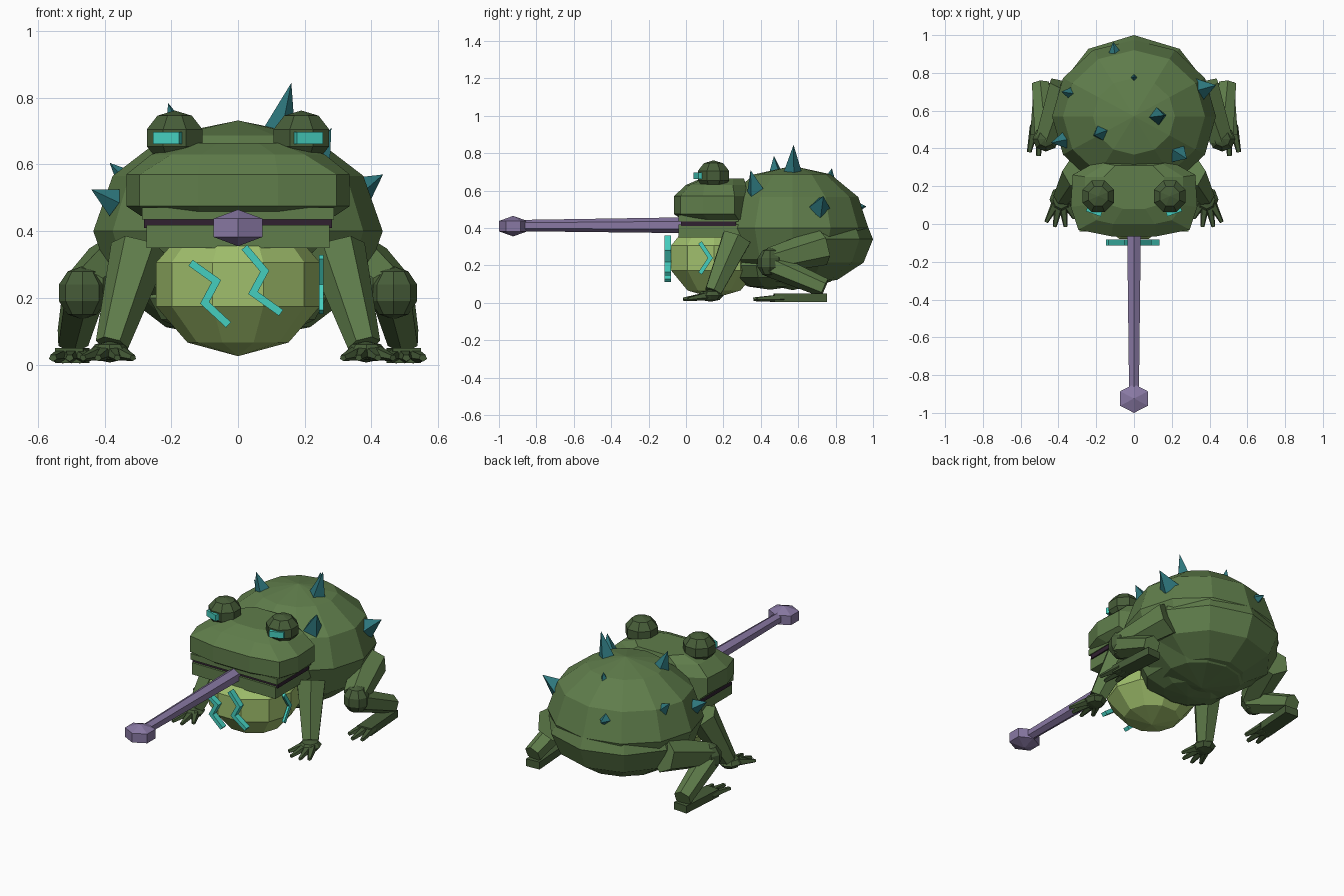
import bpy, bmesh, math
from mathutils import Vector, Matrix

if "Cube" in bpy.data.objects:
    bpy.data.objects.remove(bpy.data.objects["Cube"])


def material(name, rgb):
    m = bpy.data.materials.new(name)
    m.diffuse_color = (*rgb, 1)
    m.use_nodes = True
    m.node_tree.nodes["Principled BSDF"].inputs["Base Color"].default_value = m.diffuse_color
    return m


GREEN = material("skin green", (0.115, 0.205, 0.07))
DARK = material("dark green", (0.062, 0.108, 0.04))
PALE = material("pale throat", (0.35, 0.52, 0.15))
PURPLE = material("tongue purple", (0.25, 0.19, 0.37))
MOUTH = material("mouth dark", (0.03, 0.015, 0.03))
SPIKE = material("spike teal", (0.026, 0.18, 0.2))
GLOW = material("glow teal", (0.06, 0.62, 0.52))


def finish(name, bm, mat):
    bmesh.ops.recalc_face_normals(bm, faces=bm.faces)
    me = bpy.data.meshes.new(name)
    bm.to_mesh(me)
    bm.free()
    me.materials.append(mat)
    ob = bpy.data.objects.new(name, me)
    bpy.context.collection.objects.link(ob)
    return ob


def ball(name, c, radii, seg, rings, mat, turn=0.0, tilt=0.0):
    bm = bmesh.new()
    bmesh.ops.create_uvsphere(bm, u_segments=seg, v_segments=rings, radius=1)
    bm.transform(Matrix.Translation(c) @ Matrix.Rotation(tilt, 4, 'X')
                 @ Matrix.Diagonal((*radii, 1)) @ Matrix.Rotation(turn, 4, 'Z'))
    return finish(name, bm, mat)


def box(name, c, size, mat, turn=0.0):
    bm = bmesh.new()
    bmesh.ops.create_cube(bm, size=1)
    bm.transform(Matrix.Translation(c) @ Matrix.Rotation(turn, 4, 'Z') @ Matrix.Diagonal((*size, 1)))
    return finish(name, bm, mat)


def limb(name, a, b, r1, r2, seg, mat, flat=1.0):
    """Tapered prism from a to b; flat squashes it vertically."""
    a, b = Vector(a), Vector(b)
    d = b - a
    bm = bmesh.new()
    bmesh.ops.create_cone(bm, cap_ends=True, segments=seg, radius1=r1, radius2=r2, depth=d.length)
    x = d.cross(Vector((0, 0, 1))).normalized()
    z = d.normalized()
    y = z.cross(x)
    rot = Matrix((x, y, z)).transposed().to_4x4()
    bm.transform(Matrix.Translation((a + b) / 2) @ rot @ Matrix.Diagonal((1, flat, 1, 1)))
    return finish(name, bm, mat)


def loft(name, rings, mat):
    """Stack of mirrored outlines, each (z, [(x, y), ...]) for the right half."""
    bm = bmesh.new()
    loops = []
    for z, half in rings:
        pts = half + [(-x, y) for x, y in reversed(half)]
        loops.append([bm.verts.new((x, y, z)) for x, y in pts])
    for lo, hi in zip(loops, loops[1:]):
        n = len(lo)
        for i in range(n):
            j = (i + 1) % n
            bm.faces.new((lo[i], lo[j], hi[j], hi[i]))
    bm.faces.new(loops[0])
    bm.faces.new(loops[-1])
    return finish(name, bm, mat)


def zigzag(name, pts, axis, pos, depth, width=0.022):
    """Ribbon through (u, z) points, standing across the given axis."""
    bm = bmesh.new()
    for (u0, z0), (u1, z1) in zip(pts, pts[1:]):
        d = Vector((u1 - u0, z1 - z0)).normalized()
        s = Vector((-d.y, d.x)) * width / 2
        e = d * width * 0.4
        quad = [Vector((u0, z0)) - e + s, Vector((u1, z1)) + e + s,
                Vector((u1, z1)) + e - s, Vector((u0, z0)) - e - s]
        place = lambda q, p: (q.x, p, q.y) if axis == 'y' else (p, q.x, q.y)
        f = [bm.verts.new(place(q, pos - depth / 2)) for q in quad]
        g = [bm.verts.new(place(q, pos + depth / 2)) for q in quad]
        bm.faces.new(f)
        bm.faces.new(g[::-1])
        for i in range(4):
            j = (i + 1) % 4
            bm.faces.new((f[i], g[i], g[j], f[j]))
    return finish(name, bm, GLOW)


# Back dome, lower body, belly and throat sac
ball("back", (0, 0.57, 0.40), (0.434, 0.405, 0.332), 12, 6, GREEN)
ball("lower_body", (0, 0.62, 0.34), (0.41, 0.38, 0.25), 10, 6, GREEN)
ball("belly", (0, 0.45, 0.2), (0.28, 0.24, 0.13), 10, 6, GREEN)
ball("throat_sac", (0, 0.15, 0.24), (0.258, 0.254, 0.215), 10, 5, PALE, math.radians(18))

# Head: upper skull, lip, mouth gap, lower jaw
loft("head", [
    (0.445, [(0.11, -0.02), (0.26, 0.01), (0.29, 0.12), (0.29, 0.28), (0.2, 0.33)]),
    (0.475, [(0.12, -0.065), (0.295, -0.03), (0.335, 0.09), (0.325, 0.26), (0.2, 0.33)]),
    (0.57, [(0.12, -0.065), (0.295, -0.03), (0.335, 0.09), (0.325, 0.26), (0.2, 0.33)]),
    (0.63, [(0.11, 0.0), (0.2, 0.02), (0.26, 0.1), (0.26, 0.25), (0.15, 0.32)]),
    (0.665, [(0.06, 0.08), (0.12, 0.1), (0.16, 0.15), (0.16, 0.25), (0.1, 0.31)])], GREEN)
box("upper_lip", (0, 0.12, 0.453), (0.575, 0.32, 0.035), GREEN)
box("mouth_gap", (0, 0.12, 0.425), (0.565, 0.295, 0.03), MOUTH)
box("lower_jaw", (0, 0.13, 0.384), (0.55, 0.34, 0.07), GREEN)

# Tongue
limb("tongue", (0, 0.05, 0.415), (0, -0.9, 0.413), 0.043, 0.03, 6, PURPLE)
ball("tongue_tip", (0, -0.924, 0.41), (0.098, 0.088, 0.055), 6, 3, PURPLE)

# Spikes as (tip, base, radius)
for i, (tip, base, r) in enumerate([
        ((0.16, 0.575, 0.845), (0.12, 0.57, 0.68), 0.055),
        ((-0.21, 0.47, 0.785), (-0.17, 0.485, 0.66), 0.053),
        ((0.28, 0.345, 0.71), (0.225, 0.38, 0.58), 0.064),
        ((-0.385, 0.70, 0.605), (-0.32, 0.69, 0.54), 0.043),
        ((-0.44, 0.43, 0.525), (-0.365, 0.445, 0.485), 0.045),
        ((0.435, 0.735, 0.57), (0.345, 0.71, 0.505), 0.062),
        ((-0.11, 0.965, 0.515), (-0.1, 0.885, 0.51), 0.045),
        ((0, 0.78, 0.72), (0, 0.765, 0.635), 0.04)]):
    limb(f"back_spike_{i + 1}", base, tip, r, 0, 4, SPIKE)

# Glowing throat markings
zigzag("marking_left", [(-0.135, 0.3), (-0.065, 0.25), (-0.1, 0.185), (-0.035, 0.125)], 'y', -0.098, 0.034)
zigzag("marking_right", [(0.025, 0.345), (0.08, 0.28), (0.045, 0.215), (0.122, 0.16)], 'y', -0.098, 0.034)
zigzag("marking_side", [(0.08, 0.315), (0.13, 0.24), (0.08, 0.165)], 'x', 0.25, 0.014)

for side, s in (("left", -1), ("right", 1)):
    # Bulging eye with a bright pupil
    ball(f"eye_{side}", (s * 0.19, 0.147, 0.68), (0.095, 0.095, 0.082), 8, 5, DARK, math.radians(22.5))
    box(f"pupil_{side}", (s * 0.208, 0.075, 0.68), (0.082, 0.045, 0.036), GLOW, s * math.radians(20))

    # Front leg and splayed toes
    limb(f"front_leg_{side}", (s * 0.295, 0.27, 0.345), (s * 0.378, 0.145, 0.06), 0.088, 0.05, 6, GREEN)
    ball(f"front_palm_{side}", (s * 0.385, 0.13, 0.038), (0.062, 0.07, 0.032), 8, 4, DARK)
    for i, (x, y) in enumerate([(0.315, 0.03), (0.362, -0.015), (0.42, -0.015), (0.465, 0.01)]):
        limb(f"front_toe_{side}_{i + 1}", (s * (0.365 + i * 0.014), 0.12, 0.038),
             (s * x, y, 0.02), 0.028, 0.011, 5, DARK, 0.9)

    # Hind leg: thigh, knee, shin
    limb(f"thigh_{side}", (s * 0.36, 0.73, 0.3), (s * 0.46, 0.45, 0.225), 0.1, 0.07, 6, GREEN)
    ball(f"knee_{side}", (s * 0.467, 0.45, 0.215), (0.074, 0.07, 0.08), 8, 5, DARK)
    limb(f"shin_{side}", (s * 0.467, 0.46, 0.2), (s * 0.495, 0.74, 0.08), 0.066, 0.052, 6, GREEN)

    # Hind foot and toes
    box(f"hind_foot_{side}", (s * 0.497, 0.61, 0.027), (0.085, 0.28, 0.044), DARK, s * math.radians(4))
    for i, (x, y) in enumerate([(0.455, 0.4), (0.505, 0.36), (0.555, 0.38)]):
        limb(f"hind_toe_{side}_{i + 1}", (s * (0.475 + i * 0.025), 0.52, 0.027),
             (s * x, y, 0.02), 0.028, 0.013, 5, DARK, 0.85)
